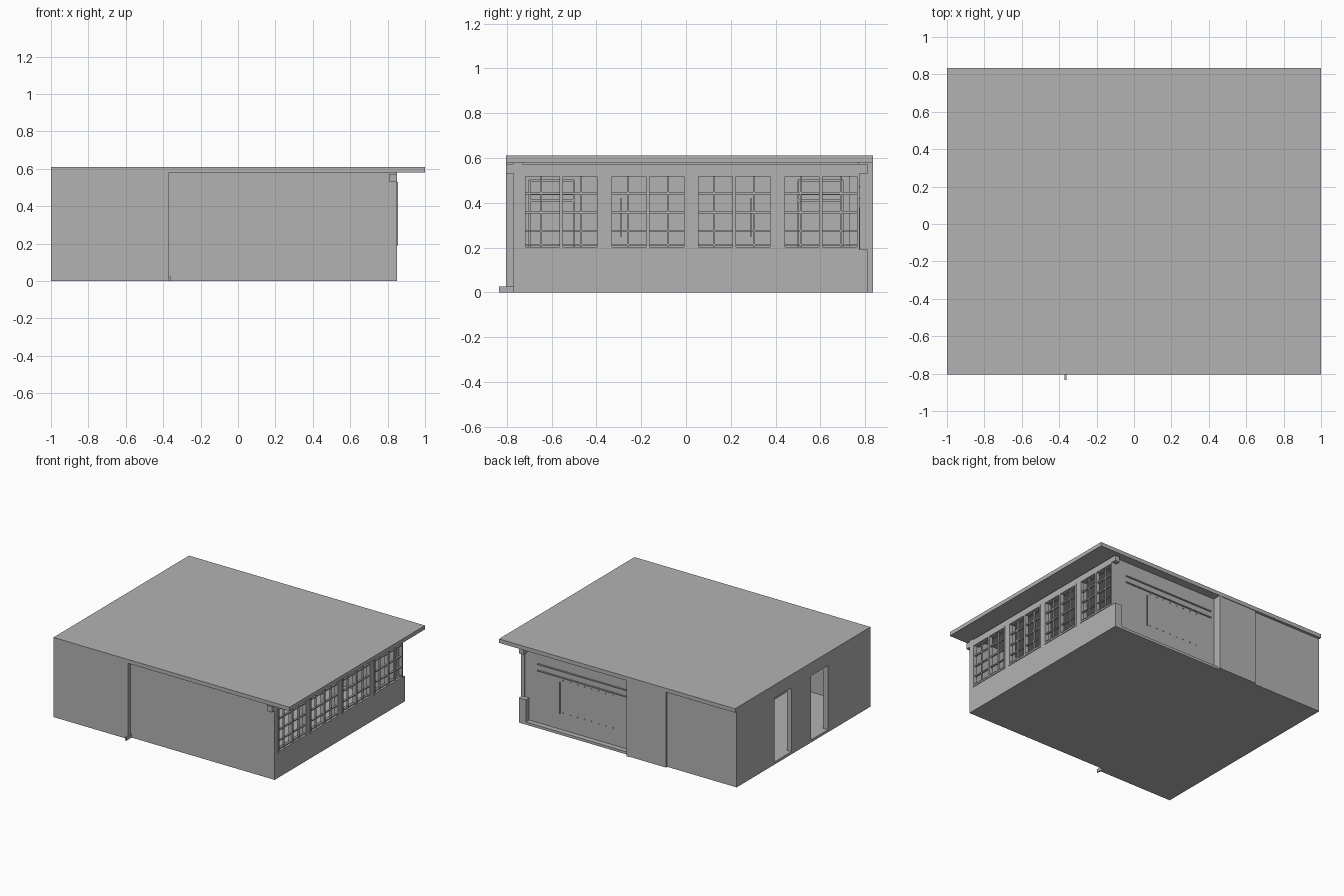
import bpy
import bmesh

old = bpy.data.objects.get("Cube")
if old:
    bpy.data.objects.remove(old, do_unlink=True)

grey = bpy.data.materials.new("plain_grey")
grey.use_nodes = True
COLOUR = (0.45, 0.45, 0.45, 1)
grey.diffuse_color = COLOUR
grey.node_tree.nodes["Principled BSDF"].inputs["Base Color"].default_value = COLOUR


def part(name, *boxes):
    """One object made of boxes, each given as x, y and z ranges."""
    bm = bmesh.new()
    for xs, ys, zs in boxes:
        cube = bmesh.ops.create_cube(bm, size=1)
        for v in cube["verts"]:
            for i, (lo, hi) in enumerate((xs, ys, zs)):
                v.co[i] = (lo + hi) / 2 + v.co[i] * (hi - lo)
    mesh = bpy.data.meshes.new(name)
    bm.to_mesh(mesh)
    bm.free()
    mesh.materials.append(grey)
    obj = bpy.data.objects.new(name, mesh)
    bpy.context.collection.objects.link(obj)
    return obj


def around(c, w):
    return (c - w / 2, c + w / 2)


TOP = 0.58
SILL, HEAD = 0.19, 0.53
FULL = (0, TOP)

# Slabs
part("floor", ((-1, 0.85), (-0.77, 0.81), (0, 0.02)))
part("roof", ((-1, 1), (-0.805, 0.835), (TOP, 0.61)))

# Front wall: a proud bay and a recessed run, with a thin kerb between
part("front_bay", ((-1, -0.37), (-0.805, -0.73), FULL))
part("front_wall", ((-0.37, 0.85), (-0.77, -0.73), FULL))
part("front_kerb", ((-0.372, -0.362), (-0.835, -0.77), (0, 0.025)))

# Back wall: panel, flush middle, jamb and recessed run
part("back_panel", ((-1, -0.41), (0.73, 0.815), FULL))
part("back_middle", ((-0.41, -0.1), (0.73, 0.83), FULL))
part("back_jamb", ((-0.1, -0.08), (0.73, 0.835), FULL))
part("back_wall", ((-0.08, 0.83), (0.73, 0.77), FULL))

# Rails, pole and rows of pegs on the recessed back wall
part("back_rails", *[((-0.05, 0.72), (0.77, 0.778), around(z, 0.008)) for z in (0.42, 0.47)])
part("back_pole", ((0.525, 0.533), (0.77, 0.778), (0.14, 0.38)))
part("back_pegs", *[(around(0.5 - i * 0.06, 0.006), (0.77, 0.776), around(z, 0.006))
                    for i in range(8) for z in (0.15, 0.4)])

# Side wall with two door openings
DOORS = [(-0.29, -0.085), (0.15, 0.36)]
DOOR_TOP = 0.51
edges = [-0.73] + [y for door in DOORS for y in door] + [0.73]
side = [((-1, -0.96), (edges[i], edges[i + 1]), FULL) for i in range(0, len(edges), 2)]
side += [((-1, -0.96), door, (DOOR_TOP, TOP)) for door in DOORS]
part("side_wall", *side)

# Inner partition with sliding doors, transoms and handles
part("partition", ((-0.41, -0.37), (-0.73, 0.73), FULL))
for s, label in ((-1, "front"), (1, "back")):
    face = (-0.37, -0.36)
    boxes = [(face, around(s * 0.6, 0.2), around(z, 0.012)) for z in (0.41, 0.44, 0.5)]
    boxes += [(face, around(s * y, 0.01), (0.02, 0.5)) for y in (0.5, 0.7)]
    part(label + "_inner_door_frame", *boxes)
    part(label + "_inner_handle", (face, around(s * 0.29, 0.008), (0.25, 0.42)))

# Window side: low wall, head beam and columns
WALL = (0.79, 0.85)
part("low_wall", (WALL, (-0.77, 0.81), (0, SILL)))
part("head_beam", ((0.81, 0.85), (-0.805, 0.81), (HEAD, 0.572)))
part("head_infill", ((0.795, 0.83), (-0.77, 0.77), (HEAD, TOP)))
WINDOWS = [(-0.73, -0.385), (-0.343, 0.002), (0.043, 0.388), (0.43, 0.775)]
for i in range(3):
    part("column_%d" % (i + 1), (WALL, (WINDOWS[i][1], WINDOWS[i + 1][0]), (SILL, HEAD)))

# Windows: open frames with two sashes each and slim glazing bars
for n, (a, b) in enumerate(WINDOWS):
    width = b - a
    outer, inner = (0.825, 0.855), (0.832, 0.846)
    bars = [(outer, around(y, 0.012), (SILL, HEAD)) for y in (a + 0.006, b - 0.006)]
    bars.append((outer, around((a + b) / 2, 0.016), (SILL, HEAD)))
    bars += [(outer, (a, b), around(z, 0.012)) for z in (SILL + 0.006, HEAD - 0.006)]
    bars += [(inner, around(a + width * t, 0.007), (SILL, HEAD)) for t in (0.24, 0.76)]
    bars += [(inner, (a, b), around(z, w))
             for z, w in ((0.212, 0.006), (0.275, 0.008), (0.357, 0.01), (0.442, 0.01))]
    part("window_%d" % (n + 1), *bars)
